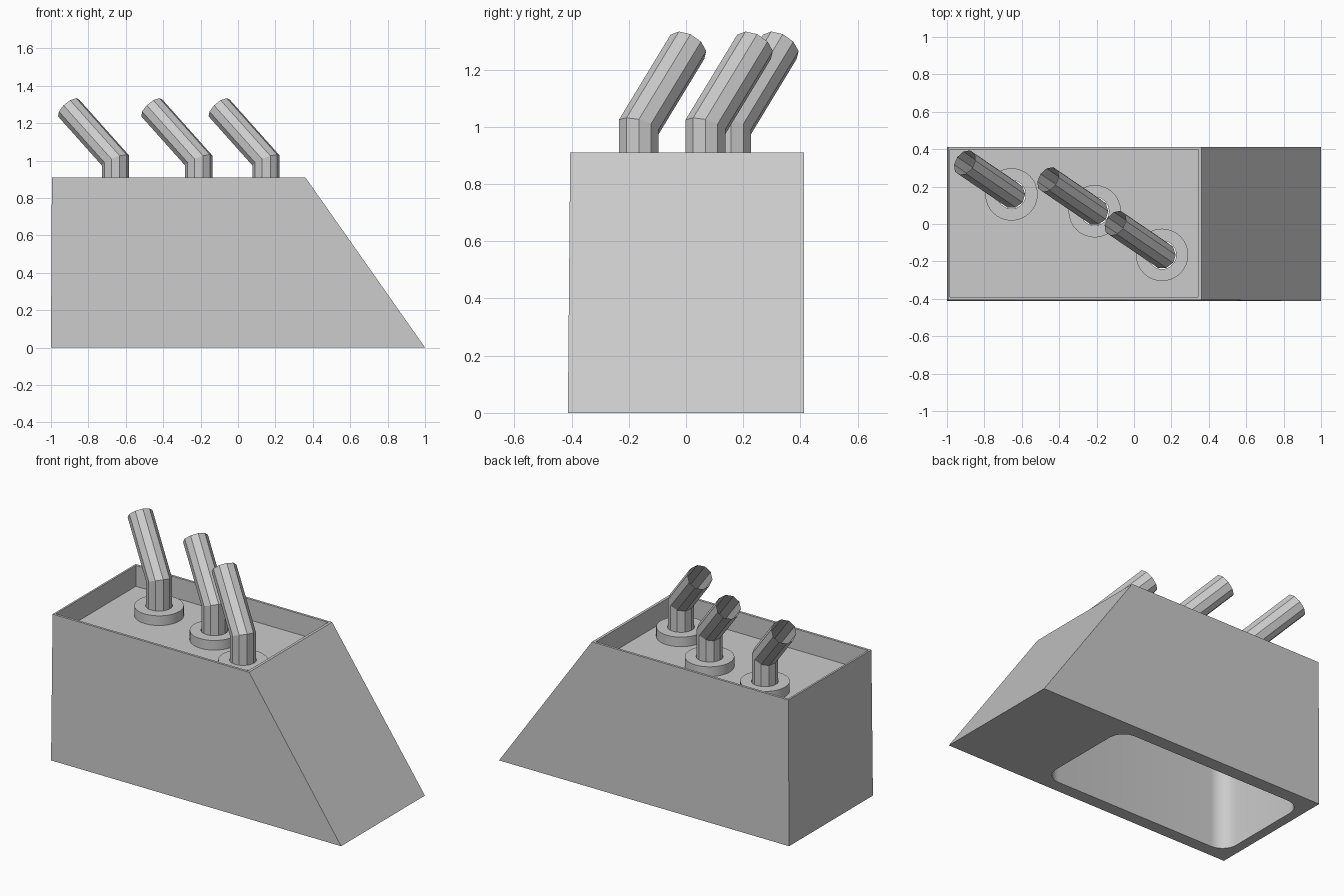
import bpy, bmesh, math
from mathutils import Vector

if "Cube" in bpy.data.objects:
    bpy.data.objects.remove(bpy.data.objects["Cube"], do_unlink=True)

grey = bpy.data.materials.new("plain grey")
grey.use_nodes = True
grey.diffuse_color = (0.6, 0.6, 0.6, 1)
grey.node_tree.nodes["Principled BSDF"].inputs["Base Color"].default_value = (0.6, 0.6, 0.6, 1)

FLOOR, TOP, COLLAR_TOP, CAVITY_TOP = 0.78, 0.91, 0.84, 0.75
PIPES = {"left": (0.15, -0.165), "middle": (-0.21, 0.068), "right": (-0.655, 0.158)}
LEAN = Vector((-0.25, 0.17, 0.28))


def finish(name, bm):
    bmesh.ops.recalc_face_normals(bm, faces=bm.faces)
    mesh = bpy.data.meshes.new(name)
    bm.to_mesh(mesh)
    bm.free()
    mesh.materials.append(grey)
    obj = bpy.data.objects.new(name, mesh)
    bpy.context.collection.objects.link(obj)
    return obj


def block(name, low, high, z0, z1, corner=0.0):
    """Solid between two rectangles (x0, x1, y0, y1), with optional round upright edges."""
    bm = bmesh.new()
    rings = []
    for (x0, x1, y0, y1), z in ((low, z0), (high, z1)):
        rings.append([bm.verts.new((x, y, z)) for x, y in
                      ((x0, y0), (x1, y0), (x1, y1), (x0, y1))])
    a, b = rings
    bm.faces.new(a)
    bm.faces.new(b)
    for i in range(4):
        j = (i + 1) % 4
        bm.faces.new((a[i], a[j], b[j], b[i]))
    if corner:
        upright = [e for e in bm.edges if abs(e.verts[0].co.z - e.verts[1].co.z) > 0.1]
        bmesh.ops.bevel(bm, geom=upright, offset=corner, segments=8, profile=0.5,
                        affect='EDGES')
    return finish(name, bm)


def loft(name, rings, closed=False):
    """Skin through rings of points; closed joins the last ring to the first."""
    bm = bmesh.new()
    loops = [[bm.verts.new(p) for p in ring] for ring in rings]
    pairs = list(zip(loops, loops[1:])) + ([(loops[-1], loops[0])] if closed else [])
    for a, b in pairs:
        for i in range(len(a)):
            j = (i + 1) % len(a)
            bm.faces.new((a[i], a[j], b[j], b[i]))
    return finish(name, bm)


def circle(x, y, z, radius, sides):
    return [Vector((x + radius * math.cos(t), y + radius * math.sin(t), z))
            for t in (math.tau * i / sides for i in range(sides))]


def smooth(obj):
    bpy.ops.object.select_all(action='DESELECT')
    obj.select_set(True)
    bpy.context.view_layer.objects.active = obj
    bpy.ops.object.shade_smooth_by_angle(angle=math.radians(30))


def cut(obj, cutter):
    mod = obj.modifiers.new("cut", 'BOOLEAN')
    mod.operation, mod.solver, mod.object = 'DIFFERENCE', 'EXACT', cutter
    bpy.context.view_layer.objects.active = obj
    bpy.ops.object.modifier_apply(modifier=mod.name)
    bpy.data.objects.remove(cutter, do_unlink=True)


# Wedge-shaped housing with a tray on top and a round-cornered cavity below
housing = block("housing", (-1, 1, -0.413, 0.413), (-0.995, 0.36, -0.405, 0.413), 0, TOP)
tray = (-0.983, 0.343, -0.39, 0.398)
cut(housing, block("tray_cutter", tray, tray, FLOOR, TOP + 0.2))
cavity = (-0.94, 0.37, -0.335, 0.33)
cut(housing, block("cavity_cutter", cavity, cavity, -0.2, CAVITY_TOP, corner=0.1))

# Pipe holes through the tray floor
for x, y in PIPES.values():
    bm = bmesh.new()
    bmesh.ops.create_cone(bm, cap_ends=True, segments=32, radius1=0.076, radius2=0.076, depth=0.2)
    bmesh.ops.translate(bm, verts=bm.verts, vec=(x, y, FLOOR))
    cut(housing, finish("hole_cutter", bm))
smooth(housing)

# Collars and bent, open pipes
for side, (x, y) in PIPES.items():
    collar = loft(side + "_collar", [circle(x, y, z, r, 32) for r, z in
                  ((0.14, FLOOR), (0.14, COLLAR_TOP), (0.076, COLLAR_TOP), (0.076, FLOOR))],
                  closed=True)
    smooth(collar)

    base = circle(x, y, CAVITY_TOP, 0.073, 10)
    bend = Vector((x, y, 1.0))
    along = LEAN.normalized()
    mitre = along + Vector((0, 0, 1))
    # Slide the upright ring onto the mitre plane, then along the lean to a square end
    joint = [p + Vector((0, 0, (bend - p).dot(mitre) / mitre.z)) for p in base]
    end = [p + along * (bend + LEAN - p).dot(along) for p in joint]
    loft(side + "_pipe", [base, joint, end])
